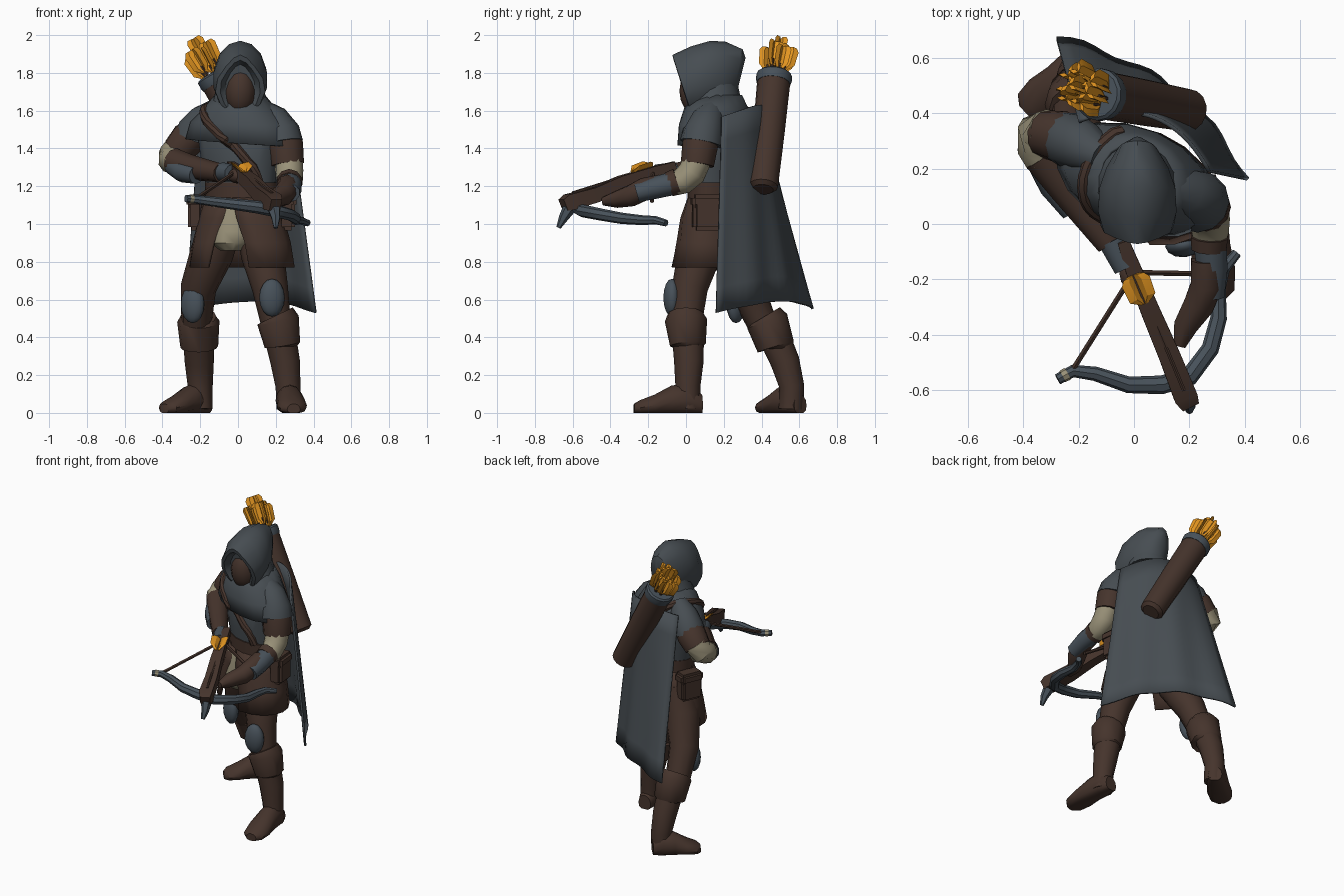
import bpy, bmesh, math, random
from mathutils import Vector as Vec
from mathutils.bvhtree import BVHTree

cube = bpy.data.objects.get("Cube")
if cube:
    bpy.data.objects.remove(cube, do_unlink=True)
random.seed(4)


def material(name, *rgb):
    m = bpy.data.materials.new(name)
    m.use_nodes = True
    m.diffuse_color = (*rgb, 1)
    m.node_tree.nodes["Principled BSDF"].inputs["Base Color"].default_value = (*rgb, 1)
    return m


CLOTH = material("grey cloth", .062, .074, .084)
LEATHER = material("brown leather", .06, .034, .025)
SLATE = material("slate armour", .064, .083, .102)
LINEN = material("tan linen", .32, .285, .19)
GOLD = material("orange feather", .76, .3, .015)
YAW = -0.4  # the body is turned towards its right


def finish(name, bm, mat, thick=0, angle=40):
    bmesh.ops.remove_doubles(bm, verts=bm.verts, dist=1e-5)
    bmesh.ops.recalc_face_normals(bm, faces=bm.faces)
    me = bpy.data.meshes.new(name)
    bm.to_mesh(me)
    bm.free()
    ob = bpy.data.objects.new(name, me)
    bpy.context.collection.objects.link(ob)
    me.materials.append(mat)
    if thick:
        s = ob.modifiers.new("thickness", "SOLIDIFY")
        s.thickness, s.offset = thick, 0
    bpy.ops.object.select_all(action="DESELECT")
    ob.select_set(True)
    bpy.context.view_layer.objects.active = ob
    bpy.ops.object.shade_smooth_by_angle(angle=math.radians(angle))
    return ob


def skin(bm, rows):
    """Join rows of points with quads."""
    rows = [[bm.verts.new(p) for p in row] for row in rows]
    for a, b in zip(rows, rows[1:]):
        for i in range(len(a) - 1):
            bm.faces.new((a[i], a[i + 1], b[i + 1], b[i]))
    return rows


def loft(name, rings, mat, n=12, caps=True, thick=0, phase=0, angle=40):
    """Skin elliptical rings (centre, U, V, front gap)."""
    bm = bmesh.new()
    rows = []
    for c, u, v, gap in rings:
        row = []
        for i in range(n + 1):
            a = -math.pi / 2 + phase + gap + (2 * math.pi - 2 * gap) * i / n
            row.append(Vec(c) + u * math.cos(a) + v * math.sin(a))
        rows.append(row)
    rows = skin(bm, rows)
    if caps:
        for row in (rows[0], rows[-1]):
            bm.faces.new(row[:-1])
    return finish(name, bm, mat, thick, angle)


def level(x, y, z, rx, ry, gap=0, tilt=0):
    """A horizontal ring turned with the body."""
    c, s = math.cos(YAW), math.sin(YAW)
    return (x, y, z), Vec((rx * c, rx * s, tilt)), Vec((-ry * s, ry * c, 0)), gap


def limb(name, pts, mat, n=10, phase=0, angle=40):
    """Tube through points (x, y, z, radius)."""
    ps = [Vec(p[:3]) for p in pts]
    along = (ps[-1] - ps[0]).normalized()
    ref = Vec((0, 1, 0)) if abs(along.z) > .75 else Vec((0, 0, 1))
    rings = []
    for i, p in enumerate(ps):
        d = (ps[min(i + 1, len(ps) - 1)] - ps[max(i - 1, 0)]).normalized()
        u = d.cross(ref).normalized()
        rings.append((p, u * pts[i][3], u.cross(d) * pts[i][3], 0))
    return loft(name, rings, mat, n, phase=phase, angle=angle)


def blob(name, loc, size, mat, turn=0):
    bm = bmesh.new()
    bmesh.ops.create_uvsphere(bm, u_segments=12, v_segments=8, radius=1)
    ob = finish(name, bm, mat)
    ob.location, ob.scale, ob.rotation_euler.z = loc, size, turn
    return ob


def box(name, loc, size, mat, turn=0):
    bm = bmesh.new()
    bmesh.ops.create_cube(bm, size=1)
    bmesh.ops.scale(bm, vec=size, verts=bm.verts)
    bmesh.ops.bevel(bm, geom=bm.edges, offset=.018, segments=2, affect="EDGES")
    ob = finish(name, bm, mat)
    ob.location, ob.rotation_euler.z = loc, turn
    return ob


# Body and clothes
torso = loft("vest", [level(.02, .16, 1.12, .18, .125), level(.01, .16, 1.3, .21, .145),
                      level(.01, .17, 1.5, .24, .155), level(.01, .17, 1.58, .16, .12)], CLOTH, 16)
mantle = loft("shoulder_mantle", [
    level(.01, .17, 1.68, .13, .12), level(.01, .16, 1.61, .19, .16), level(.01, .16, 1.53, .27, .178, 0, -.01),
    level(.01, .16, 1.43, .3, .18, 0, -.02)], CLOTH, 16, False, .012)
loft("belt", [level(.02, .16, 1.1, .197, .142), level(.02, .16, 1.22, .205, .145)], LEATHER, 16)
loft("tunic_skirt", [level(.02, .16, 1.14, .19, .135, .02), level(.02, .15, 1.03, .23, .16, .16),
                     level(.02, .15, .9, .265, .18, .34), level(.02, .14, .77, .285, .195, .42)],
     LEATHER, 16, False, .015)
loft("loincloth", [level(-.01, .14, 1.1, .16, .125), level(-.02, .125, .96, .15, .14),
                   level(-.03, .11, .9, .12, .125), level(-.03, .1, .86, .06, .08)], LINEN)
for side, x, y, turn in (("left", .25, .11, .1), ("right", -.2, .25, YAW)):
    box(side + "_pouch", (x, y, 1.05), (.09, .15, .17), LEATHER, turn)
    box(side + "_pouch_flap", (x, y, 1.12), (.105, .165, .07), LEATHER, turn)

# Hood and shadowed face
hood_rings = [(.01, 1.725, .08, .12, .02), (-.02, 1.725, .108, .142, .045), (-.02, 1.735, .135, .16, .052),
              (.05, 1.76, .145, .18, .025), (.13, 1.785, .14, .185, 0), (.2, 1.785, .115, .18, -.01),
              (.27, 1.785, .07, .14, -.03), (.295, 1.8, .025, .08, -.02)]
hood = loft("hood", [((.012, y, z), Vec((rx, 0, 0)), Vec((0, -lean, rz)), 0)
                     for y, z, rx, rz, lean in hood_rings], CLOTH, 14)
for v in hood.data.vertices:  # pointed opening
    if v.co.y < .02:
        v.co.x -= (v.co.x - .012) * max(0, v.co.z - 1.74) * 3
loft("hood_collar", [level(.01, .15, 1.74, .12, .125), level(.01, .15, 1.64, .15, .145),
                     level(.01, .15, 1.58, .19, .16)], CLOTH, 14)
blob("face", (.012, .06, 1.705), (.088, .095, .13), LEATHER)

# Strap laid over the mantle and vest
trees = [BVHTree.FromPolygons([v.co for v in o.data.vertices], [p.vertices[:] for p in o.data.polygons])
         for o in (mantle, torso)]
path = [(-.05, .38, 1.6), (-.12, .28, 1.62), (-.17, .17, 1.6), (-.16, .07, 1.54), (-.11, -.01, 1.47),
        (-.02, -.03, 1.4), (.08, 0, 1.3), (.14, 0, 1.17)]
laid = []
for p, q in zip(path, path[1:]):
    for k in range(3):
        spot = Vec(p).lerp(Vec(q), k / 3)
        laid.append((*trees[0 if spot.z > 1.43 else 1].find_nearest(spot)[0], .025))
limb("chest_strap", laid, LEATHER, 8)

# Cape, a bowed sheet with folds that deepen downwards
bm = bmesh.new()
rows = []
for j in range(9):
    v = j / 8
    a = Vec((-.2, .37, 1.59)).lerp(Vec((-.28, .67, .55)), v)
    b = Vec((.27, .19, 1.57)).lerp(Vec((.41, .16, .53)), v)
    across = b - a
    out = Vec((-across.y, across.x, 0)).normalized()
    row = []
    for i in range(21):
        t = i / 20
        bow = (.11 - .01 * v) * (1 - (2 * t - 1) ** 2) + .011 * v * math.sin(t * 19)
        row.append(a.lerp(b, t) + out * bow + Vec((0, 0, .05 * math.sin(t * math.pi))))
    rows.append(row)
skin(bm, rows)
finish("cape", bm, CLOTH, .014)

# Legs and boots
legs = {
    "left": dict(
        thigh=[(.1, .13, 1.02, .11), (.13, .07, .84, .115), (.17, .02, .66, .095), (.2, .005, .48, .08)],
        cuff=[(.2, .0, .515, .1), (.212, .0, .49, .112), (.235, .01, .36, .095), (.235, .01, .35, .075)],
        boot=[(.22, .01, .42, .085), (.25, .015, .27, .078), (.265, .01, .14, .066), (.27, .01, .02, .066)],
        heel=(.262, .085, 0), toe=(.295, -.275, 0), pad=(.18, -.075, .61), turn=.1),
    "right": dict(
        thigh=[(-.08, .22, 1.02, .11), (-.14, .24, .84, .115), (-.21, .32, .66, .095), (-.22, .4, .48, .08)],
        cuff=[(-.21, .415, .51, .095), (-.21, .43, .485, .112), (-.205, .475, .35, .1), (-.205, .475, .34, .08)],
        boot=[(-.21, .46, .42, .083), (-.205, .525, .27, .077), (-.2, .56, .14, .066), (-.2, .555, .02, .066)],
        heel=(-.165, .605, 0), toe=(-.39, .4, 0), pad=(-.24, .265, .575), turn=-.5)}
for side, leg in legs.items():
    for part in ("thigh", "cuff", "boot"):
        limb(f"{side}_{part}", leg[part], LEATHER, 12)
    blob(side + "_knee_pad", leg["pad"], (.068, .045, .1), SLATE, leg["turn"])
    heel, toe = Vec(leg["heel"]), Vec(leg["toe"])
    wide = (toe - heel).cross(Vec((0, 0, 1))).normalized()
    rings = []
    for t, w, h in ((0, .045, .08), (.2, .07, .13), (.45, .07, .12), (.7, .08, .08), (.92, .07, .055), (1, .035, .04)):
        rings.append((heel.lerp(toe, t) + Vec((0, 0, h / 2)), wide * w, Vec((0, 0, h / 2 * 1.41)), 0))
    foot = loft(side + "_foot", rings, LEATHER, 12)
    for v in foot.data.vertices:
        v.co.z = max(v.co.z, 0)

# Arms
limb("left_shoulder", [(.11, .14, 1.61, .06), (.18, .115, 1.55, .09), (.222, .09, 1.48, .108), (.232, .08, 1.425, .113)], CLOTH, 12)
limb("left_sleeve", [(.23, .085, 1.5, .08), (.25, .075, 1.42, .095), (.262, .06, 1.315, .088)], LEATHER, 12)
limb("left_elbow", [(.268, .06, 1.34, .075), (.272, .03, 1.27, .076), (.275, -.02, 1.225, .07), (.272, -.06, 1.21, .06)], LINEN)
limb("left_cuff", [(.272, -.045, 1.225, .07), (.27, -.09, 1.21, .066)], LEATHER)
limb("left_bracer", [(.275, -.08, 1.213, .062), (.282, -.16, 1.192, .058), (.278, -.26, 1.165, .05)], SLATE)
limb("left_glove", [(.262, -.13, 1.205, .058), (.262, -.22, 1.185, .06), (.235, -.29, 1.15, .058),
                    (.185, -.37, 1.13, .045), (.165, -.44, 1.12, .022)], LEATHER)
limb("right_shoulder", [(-.11, .24, 1.61, .06), (-.175, .275, 1.55, .09), (-.225, .3, 1.49, .1), (-.24, .305, 1.455, .1)], CLOTH, 12)
limb("right_sleeve", [(-.21, .3, 1.5, .08), (-.265, .315, 1.45, .095), (-.32, .325, 1.385, .085)], LEATHER, 12)
limb("right_elbow", [(-.31, .335, 1.41, .08), (-.343, .325, 1.36, .082), (-.35, .27, 1.335, .073), (-.33, .23, 1.325, .066)], LINEN)
limb("right_forearm", [(-.335, .25, 1.33, .073), (-.25, .14, 1.3, .068), (-.09, -.07, 1.27, .05)], LEATHER)
limb("right_bracer", [(-.345, .235, 1.31, .05), (-.29, .14, 1.275, .056), (-.22, .05, 1.26, .048)], SLATE)
limb("right_wrist_cuff", [(-.08, -.06, 1.275, .052), (-.03, -.16, 1.27, .045)], SLATE)
blob("right_hand", (-.005, -.19, 1.255), (.045, .06, .04), LEATHER, .4)

# Crossbow
limb("crossbow_stock", [(-.04, -.06, 1.31, .03), (.0, -.17, 1.275, .042), (.07, -.34, 1.22, .05),
                        (.13, -.48, 1.155, .055), (.185, -.62, 1.115, .06), (.2, -.65, 1.1, .045)],
     LEATHER, 4, math.pi / 4, 25)
limb("crossbow_nose", [(.19, -.62, 1.08, .035), (.2, -.65, 1.03, .025), (.2, -.675, .98, .012)], SLATE, 6)
limb("crossbow_limbs", [(-.275, -.56, 1.135, .02), (-.22, -.53, 1.13, .023), (-.14, -.54, 1.12, .026),
                        (-.02, -.58, 1.105, .03), (.1, -.58, 1.09, .034), (.2, -.55, 1.07, .034),
                        (.275, -.45, 1.05, .032), (.305, -.34, 1.03, .03), (.305, -.23, 1.02, .026),
                        (.325, -.16, 1.02, .022), (.37, -.105, 1.005, .018)], SLATE, 8)
limb("limb_binding", [(-.258, -.55, 1.134, .0225), (-.24, -.54, 1.132, .024)], LINEN, 8)
for tip in ((-.23, -.54, 1.13), (.26, -.18, 1.12)):
    limb("bow_string", [(*tip, .011), (0, -.175, 1.285, .011)], LEATHER, 6)


def fletching(name, base, axis, length, reach):
    """Three feather vanes around an arrow shaft."""
    side = axis.orthogonal().normalized()
    other = axis.cross(side)
    for k in range(3):
        a = k * math.tau / 3 + random.random()
        out = side * math.cos(a) + other * math.sin(a)
        thin = axis.cross(out) * .008
        loft(name, [(base + axis * length * t + out * reach * w / 2, out * reach * w / 2, thin, 0)
                    for t, w in ((0, .3), (.25, 1), (.85, 1.1), (1, .8))], GOLD, 4, angle=20)


aim = (Vec((0, -.17, 1.3)) - Vec((.18, -.6, 1.165))).normalized()
limb("bolt", [(.18, -.6, 1.165, .008), (.03, -.24, 1.278, .008)], LEATHER, 6)
fletching("bolt_feather", Vec((.038, -.285, 1.268)), aim, .115, .06)

# Quiver and arrows
top, low = Vec((-.115, .465, 1.76)), Vec((.195, .41, 1.2))
axis = (top - low).normalized()
limb("quiver", [(*low.lerp(top, t), r) for t, r in ((-.03, .055), (0, .077), (.5, .084), (1, .088))], LEATHER, 14)
limb("quiver_rim", [(*(top + axis * d), r) for d, r in ((-.02, .09), (.0, .095), (.03, .095), (.04, .085))], SLATE, 14)
across = axis.cross(Vec((0, 1, 0))).normalized()
for k in range(8):
    a = k * math.tau / 7
    r = .04 if k < 7 else 0
    off = (across * math.cos(a) + axis.cross(across) * math.sin(a)) * r
    way = (axis + off * 1.8 + Vec((0, .06, 0))).normalized()
    start = top + off
    end = start + way * (random.uniform(.175, .21) if k < 7 else .255)
    limb("arrow_shaft", [(*start, .009), (*(end - way * .1), .009)], LEATHER, 6)
    fletching("arrow_feather", end - way * .14, way, .14, .05)
